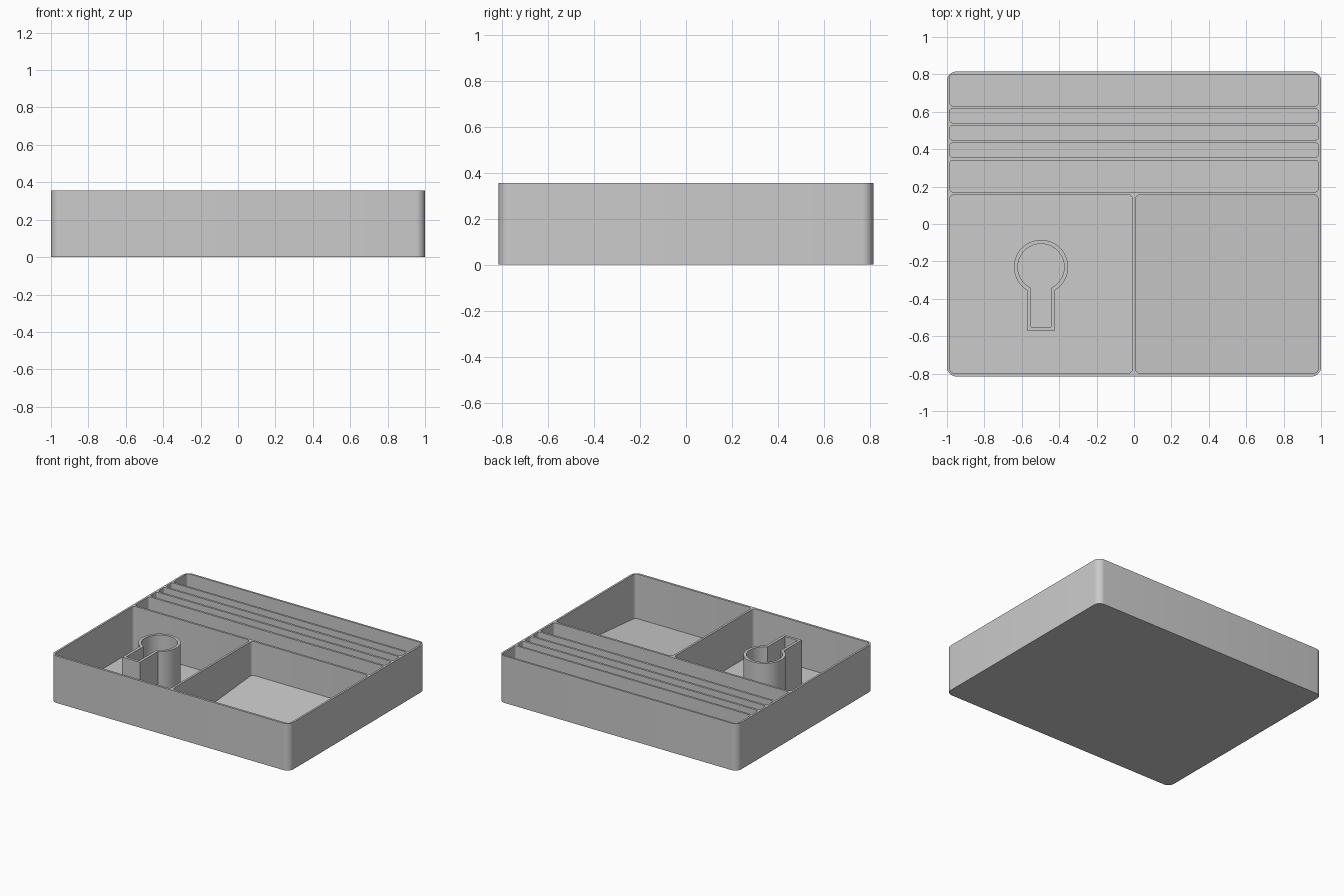
import bpy
import bmesh
from math import asin, cos, sin, pi, radians

cube = bpy.data.objects.get("Cube")
if cube:
    bpy.data.objects.remove(cube, do_unlink=True)

HEIGHT = 0.355
FLOOR = 0.018
WALL = 0.985      # inner face of the side walls

grey = bpy.data.materials.new("light_grey")
grey.use_nodes = True
colour = (0.6, 0.6, 0.6, 1)
grey.diffuse_color = colour
grey.node_tree.nodes["Principled BSDF"].inputs["Base Color"].default_value = colour


def rounded_rect(x0, x1, y0, y1, r, steps=8):
    """Counter-clockwise outline with rounded corners."""
    corners = [(x1 - r, y1 - r), (x0 + r, y1 - r), (x0 + r, y0 + r), (x1 - r, y0 + r)]
    pts = []
    for q, (cx, cy) in enumerate(corners):
        for i in range(steps + 1):
            a = (q + i / steps) * pi / 2
            pts.append((cx + r * cos(a), cy + r * sin(a)))
    return pts


def add_prism(bm, outline, bottom, top):
    """Closed prism; bottom is a function of y so it can slope."""
    low = [bm.verts.new((x, y, bottom(y))) for x, y in outline]
    high = [bm.verts.new((x, y, top)) for x, y in outline]
    bm.faces.new(low[::-1])
    bm.faces.new(high)
    for i in range(len(low)):
        j = (i + 1) % len(low)
        bm.faces.new((low[i], low[j], high[j], high[i]))


def make_object(name, bm):
    bmesh.ops.recalc_face_normals(bm, faces=bm.faces[:])
    mesh = bpy.data.meshes.new(name)
    bm.to_mesh(mesh)
    bm.free()
    mesh.materials.append(grey)
    ob = bpy.data.objects.new(name, mesh)
    bpy.context.collection.objects.link(ob)
    return ob


def activate(ob):
    bpy.ops.object.select_all(action='DESELECT')
    ob.select_set(True)
    bpy.context.view_layer.objects.active = ob


def smooth(ob):
    activate(ob)
    bpy.ops.object.shade_smooth_by_angle(angle=radians(30))


def flat(y):
    return FLOOR


def ramp(y):
    """Floor that rises from the front wall to the divider."""
    return FLOOR + 0.08 * (y + 0.795) / 0.95


# Solid tray body
bm = bmesh.new()
add_prism(bm, rounded_rect(-1, 1, -0.815, 0.815, 0.05), lambda y: 0, HEIGHT)
tray = make_object("tray", bm)

# Pockets: five long slots, a flat compartment and a ramped compartment
bm = bmesh.new()
for y0, y1 in [(0.632, 0.8), (0.541, 0.617), (0.449, 0.525), (0.356, 0.433), (0.172, 0.34)]:
    add_prism(bm, rounded_rect(-WALL, WALL, y0, y1, 0.015), flat, HEIGHT + 0.1)
add_prism(bm, rounded_rect(-WALL, -0.008, -0.798, 0.156, 0.025), flat, HEIGHT + 0.1)
add_prism(bm, rounded_rect(0.008, WALL, -0.798, 0.156, 0.025), ramp, HEIGHT + 0.1)
cutter = make_object("pocket_cutter", bm)
cutter.hide_render = True

cut = tray.modifiers.new("pockets", 'BOOLEAN')
cut.operation = 'DIFFERENCE'
cut.solver = 'EXACT'
cut.object = cutter
activate(tray)
bpy.ops.object.modifier_apply(modifier=cut.name)
bpy.data.objects.remove(cutter, do_unlink=True)
smooth(tray)


# Keyhole-shaped holder: thin wall between two matching outlines
def keyhole(radius, half, end, steps=40):
    cx, cy = -0.497, -0.23
    gap = asin(half / radius)
    start, sweep = -pi / 2 + gap, 2 * (pi - gap)
    pts = [(cx + radius * cos(start + sweep * i / steps),
            cy + radius * sin(start + sweep * i / steps)) for i in range(steps + 1)]
    return pts + [(cx - half, end), (cx + half, end)]


bm = bmesh.new()
outer, inner = keyhole(0.145, 0.074, -0.57), keyhole(0.124, 0.054, -0.55)
rings = [[bm.verts.new((x, y, z)) for x, y in pts]
         for pts, z in [(outer, 0.01), (outer, HEIGHT), (inner, HEIGHT), (inner, 0.01)]]
for k in range(4):
    a, b = rings[k], rings[(k + 1) % 4]
    for i in range(len(a)):
        j = (i + 1) % len(a)
        bm.faces.new((a[i], a[j], b[j], b[i]))
smooth(make_object("keyhole_holder", bm))
